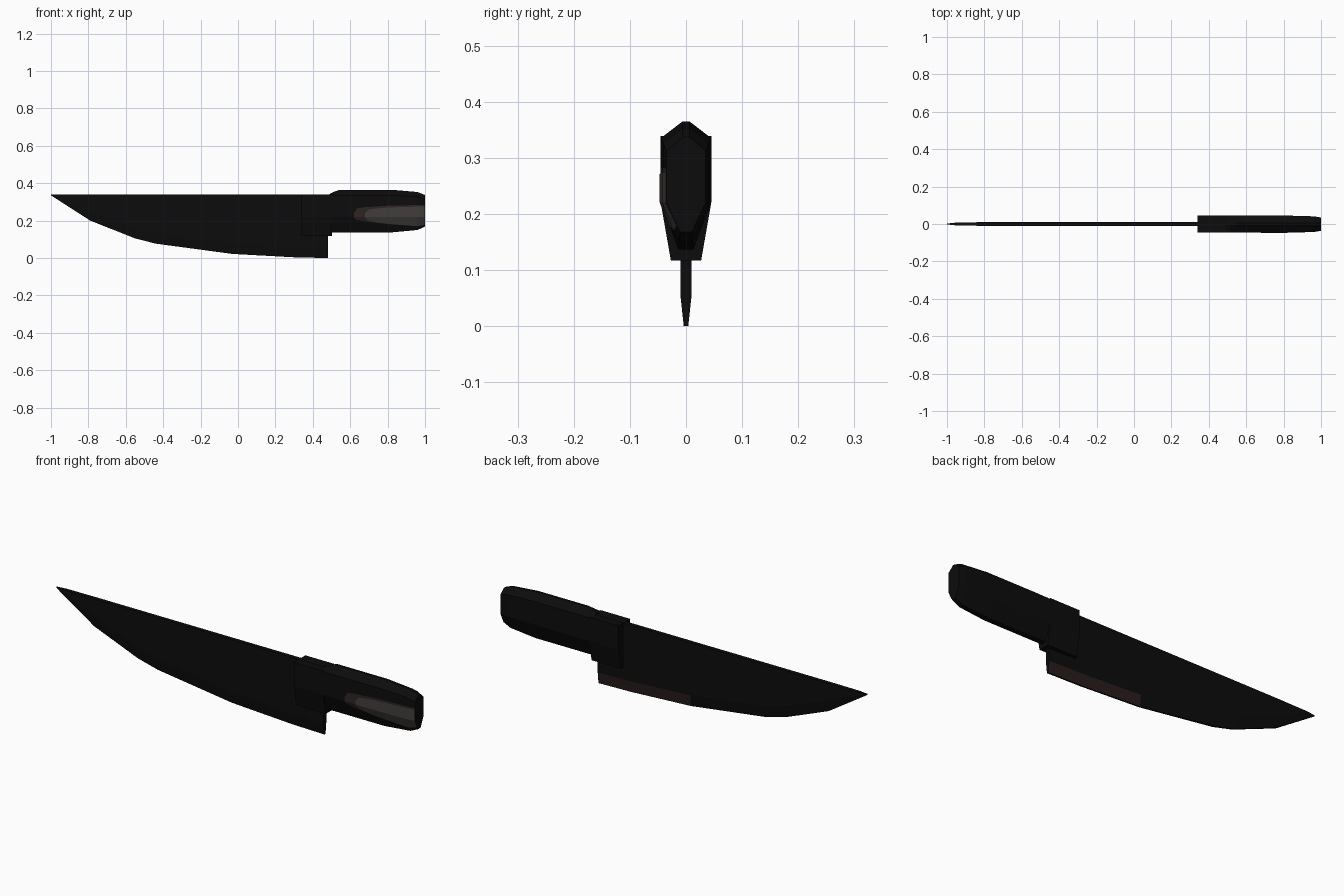
import bpy, bmesh

if "Cube" in bpy.data.objects:
    bpy.data.objects.remove(bpy.data.objects["Cube"])


def material(name, rgb):
    m = bpy.data.materials.new(name)
    m.diffuse_color = (*rgb, 1)
    m.use_nodes = True
    m.node_tree.nodes["Principled BSDF"].inputs["Base Color"].default_value = m.diffuse_color
    return m


BLACK = material("black", (0.004, 0.0036, 0.0036))
BROWN = material("dark brown", (0.026, 0.018, 0.017))
GREY = material("warm grey", (0.054, 0.048, 0.045))
EDGE = material("edge brown", (0.021, 0.013, 0.012))


def loft(name, sections, mats, closed=True):
    """Skin a list of equal-length point rings; closed rings get end caps."""
    bm = bmesh.new()
    rings = [[bm.verts.new(p) for p in s] for s in sections]
    n = len(rings[0])
    for a, b in zip(rings, rings[1:]):
        for i in range(n if closed else n - 1):
            j = (i + 1) % n
            bm.faces.new((a[i], a[j], b[j], b[i]))
    if closed:
        bm.faces.new(rings[0])
        bm.faces.new(rings[-1])
        bmesh.ops.recalc_face_normals(bm, faces=bm.faces)
    me = bpy.data.meshes.new(name)
    bm.to_mesh(me)
    bm.free()
    for m in mats:
        me.materials.append(m)
    ob = bpy.data.objects.new(name, me)
    bpy.context.collection.objects.link(ob)
    return ob


def ring(x, half):
    """Mirrored ring from (half width, height) pairs listed top to bottom."""
    return [(x, y, z) for y, z in half] + [(x, -y, z) for y, z in reversed(half)]


# Blade: x, cutting edge height, body half thickness
SPINE = 0.34
blade_cols = [(-1, 0.335, 0.002), (-0.95, 0.303, 0.008), (-0.79, 0.20, 0.01),
              (-0.55, 0.105, 0.01), (-0.44, 0.077, 0.01), (-0.03, 0.022, 0.01),
              (0.3, 0.004, 0.01), (0.48, 0, 0.01)]
blade = loft("blade", [ring(x, [(t, SPINE), (t, min(z + 0.055, (z + SPINE) / 2)),
                                (min(t, 0.004), z)]) for x, z, t in blade_cols],
             [BLACK, EDGE])
# Brown ground edge on the back, heel half only
for f in blade.data.polygons:
    if f.normal.y > 0.5 and f.center.x > -0.03 and f.center.z < 0.07:
        f.material_index = 1

# Bolster
loft("bolster", [ring(x, [(0.045, 0.339), (0.045, 0.22), (0.027, 0.117)])
                 for x in (0.34, 0.502)], [BLACK])

# Handle: x, top, shoulder, bottom, half width
SIDE = 0.22
handle_cols = [(0.49, 0.343, 0.333, 0.137, 0.044), (0.515, 0.355, 0.335, 0.137, 0.045),
               (0.545, 0.365, 0.335, 0.137, 0.045), (0.82, 0.365, 0.335, 0.137, 0.045),
               (0.96, 0.353, 0.328, 0.15, 0.041), (1.0, 0.337, 0.312, 0.168, 0.035)]
loft("handle", [ring(x, [(0.006, top), (w, sh), (w, SIDE), (0.3 * w, bot)])
                for x, top, sh, bot, w in handle_cols], [BLACK])


def handle_half_width(x, z):
    for a, b in zip(handle_cols, handle_cols[1:]):
        if x <= b[0]:
            k = (x - a[0]) / (b[0] - a[0])
            bot, w = (a[i] + k * (b[i] - a[i]) for i in (3, 4))
            return w if z >= SIDE else w * (0.3 + 0.7 * (z - bot) / (SIDE - bot))


def side_plate(name, cols, gap, mat):
    """Thin patch hugging the front side of the handle: x, upper, lower."""
    loft(name, [[(x, -handle_half_width(x, z) - gap, z) for z in (lo, SIDE, hi)]
                for x, hi, lo in cols], [mat], closed=False)


# Worn patch on the front of the handle
side_plate("worn_patch_rim", [(0.62, 0.24, 0.215), (0.635, 0.265, 0.205), (0.68, 0.272, 0.195),
                              (0.82, 0.281, 0.18), (0.96, 0.283, 0.17), (1.0, 0.282, 0.178)],
           0.0008, BROWN)
side_plate("worn_patch", [(0.68, 0.24, 0.215), (0.70, 0.259, 0.2), (0.75, 0.266, 0.189),
                          (0.82, 0.271, 0.181), (0.96, 0.275, 0.17), (1.0, 0.275, 0.178)],
           0.0018, GREY)
